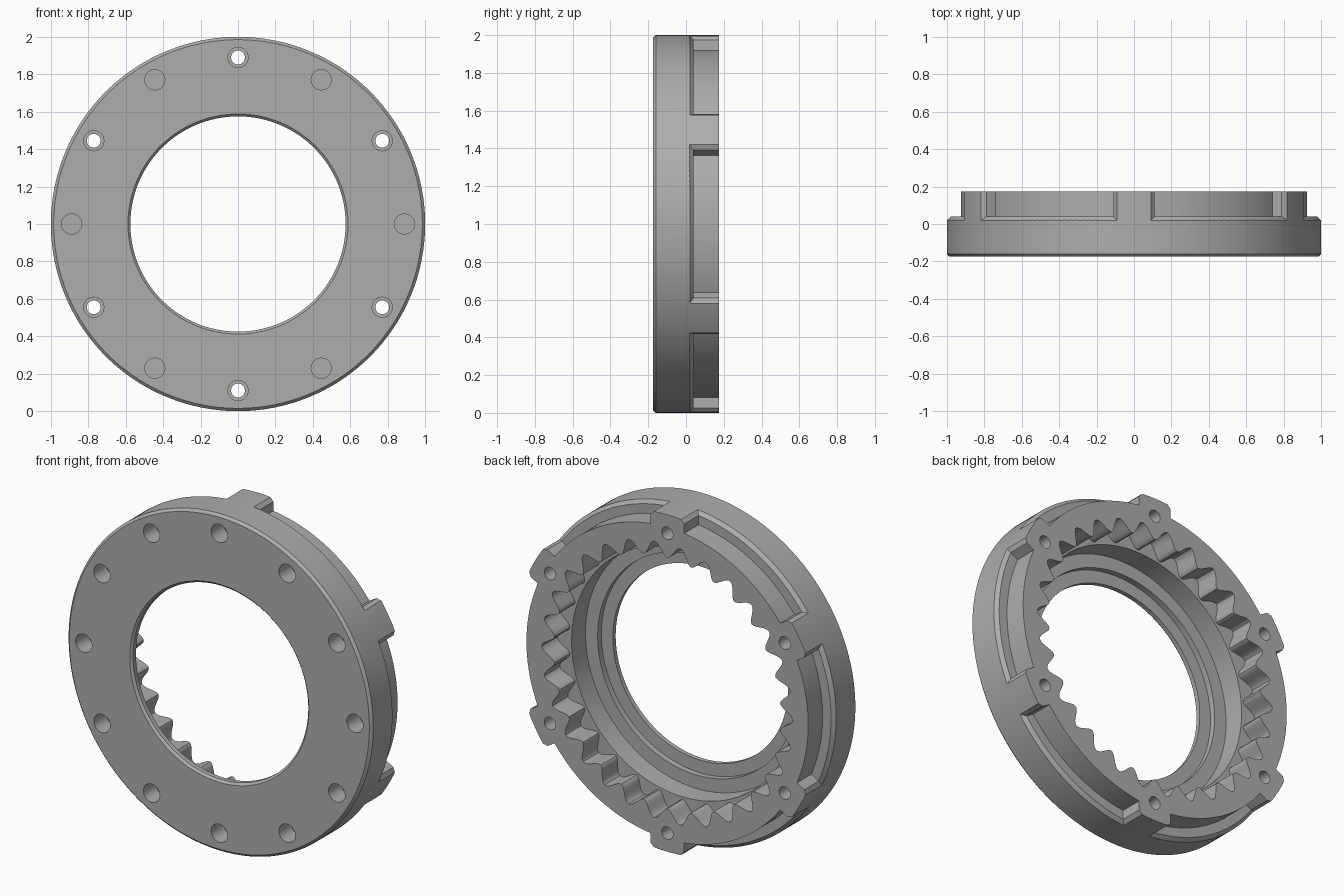
import bpy, bmesh
from math import sin, cos, pi, radians, asin

old = bpy.data.objects.get("Cube")
if old:
    bpy.data.objects.remove(old, do_unlink=True)

grey = bpy.data.materials.new("machined grey")
grey.use_nodes = True
colour = (0.42, 0.42, 0.42, 1)
grey.diffuse_color = colour
grey.node_tree.nodes["Principled BSDF"].inputs["Base Color"].default_value = colour


def polar(r, angle, y):
    return (r * cos(angle), y, 1 + r * sin(angle))


def bridge(bm, a, b):
    n = len(a)
    for i in range(n):
        j = (i + 1) % n
        bm.faces.new((a[i], a[j], b[j], b[i]))


def lathe(bm, profile, sides, centre=(0, 0, 0), closed=False, wave=None):
    """Sweep (radius, y) points round the y axis; wave varies the radius by angle."""
    rings = []
    for r, y in profile:
        ring = []
        for i in range(sides):
            a = 2 * pi * i / sides
            x, yy, z = polar(r + (wave(a) if wave else 0), a, y)
            ring.append(bm.verts.new((x + centre[0], yy, z + centre[2])))
        rings.append(ring)
    for a, b in zip(rings, rings[1:]):
        bridge(bm, a, b)
    if closed:
        bridge(bm, rings[-1], rings[0])
    else:
        bm.faces.new(rings[0])
        bm.faces.new(rings[-1])


def pocket(bm, mid, steps=32):
    """Rim pocket between two straight-sided posts, with a chamfered outer edge."""
    loops = []
    for r, half, floor in ((0.925, 0.11, 0.04), (0.98, 0.11, 0.04), (1.02, 0.07, 0.0)):
        span = pi / 6 - asin(half / r)
        angles = [mid + span * (2 * i / steps - 1) for i in range(steps + 1)]
        low = [bm.verts.new(polar(r, a, floor)) for a in angles]
        high = [bm.verts.new(polar(r, a, 0.3)) for a in angles]
        loops.append(low + high[::-1])
    for a, b in zip(loops, loops[1:]):
        bridge(bm, a, b)
    for loop in (loops[0], loops[-1]):
        for i in range(steps):
            j = 2 * steps + 1 - i
            bm.faces.new((loop[i], loop[i + 1], loop[j - 1], loop[j]))


def finish(bm, name):
    bmesh.ops.recalc_face_normals(bm, faces=bm.faces)
    mesh = bpy.data.meshes.new(name)
    bm.to_mesh(mesh)
    bm.free()
    obj = bpy.data.objects.new(name, mesh)
    bpy.context.collection.objects.link(obj)
    mesh.materials.append(grey)
    return obj


# Ring body with chamfered front and stepped bore
bm = bmesh.new()
lathe(bm, [(0.588, -0.175), (0.985, -0.175), (1, -0.16), (1, 0.175), (0.73, 0.175),
           (0.73, -0.1), (0.65, -0.1), (0.65, -0.135), (0.575, -0.135), (0.575, -0.162)],
      192, closed=True)
ring = finish(bm, "toothed_ring")

# Cutters: scalloped bore, rim pockets, counterbored and blind holes
bm = bmesh.new()
lathe(bm, [(0.785, 0.03), (0.785, 0.3)], 420,
      wave=lambda a: -0.04 * cos(30 * (a - pi / 2)))
for k in range(6):
    flat = k * pi / 3
    pocket(bm, flat)
    for angle, profile in (
            (flat, [(0.054, -0.3), (0.054, -0.06)]),
            (flat + pi / 6, [(0.054, -0.3), (0.054, -0.06), (0.037, -0.06), (0.037, 0.3)])):
        lathe(bm, profile, 32, centre=(0.89 * cos(angle), 0, 0.89 * sin(angle)))
cutter = finish(bm, "ring_cutter")
cutter.hide_render = True

cut = ring.modifiers.new("cuts", 'BOOLEAN')
cut.operation = 'DIFFERENCE'
cut.solver = 'EXACT'
cut.object = cutter
bpy.context.view_layer.objects.active = ring
ring.select_set(True)
cutter.select_set(False)
bpy.ops.object.modifier_apply(modifier=cut.name)
bpy.data.objects.remove(cutter, do_unlink=True)
bpy.ops.object.shade_smooth_by_angle(angle=radians(30))
